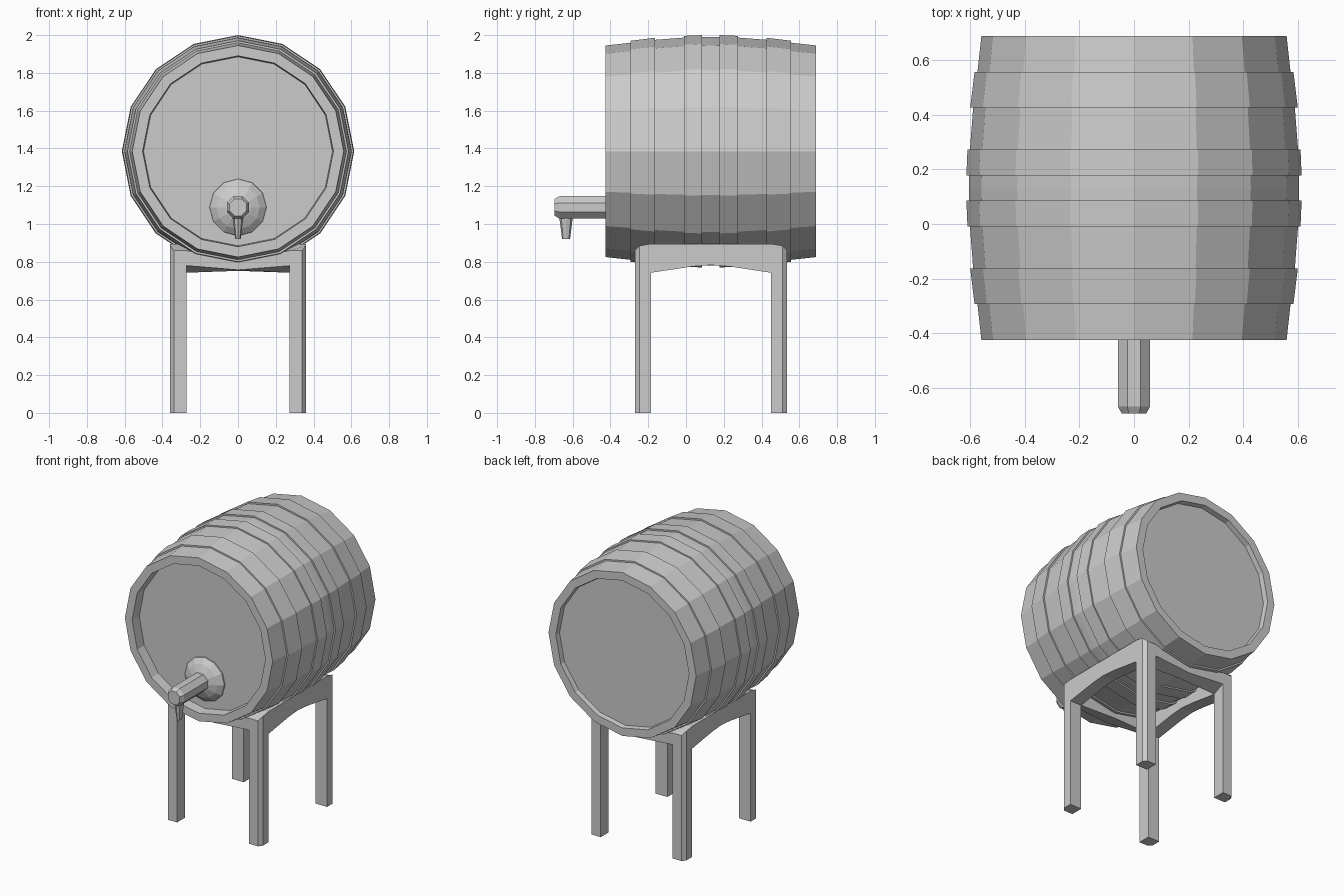
import bpy, bmesh
from math import sin, cos, pi

if "Cube" in bpy.data.objects:
    bpy.data.objects.remove(bpy.data.objects["Cube"])

CY, CZ = 0.132, 1.385      # barrel middle (y) and axis height (z)


def finish(name, bm):
    bmesh.ops.recalc_face_normals(bm, faces=bm.faces[:])
    me = bpy.data.meshes.new(name)
    bm.to_mesh(me)
    bm.free()
    ob = bpy.data.objects.new(name, me)
    bpy.context.collection.objects.link(ob)
    return ob


def lathe(name, profile, n, z, phase=0.0, closed=False):
    """Revolve (radius, y) points around a y axis at height z."""
    bm = bmesh.new()
    rings = [[bm.verts.new((r * cos(2 * pi * (i + phase) / n), y,
                            z + r * sin(2 * pi * (i + phase) / n))) for i in range(n)]
             for r, y in profile]
    pairs = list(zip(rings, rings[1:]))
    if closed:
        pairs.append((rings[-1], rings[0]))
    else:
        bm.faces.new(rings[0])
        bm.faces.new(rings[-1])
    for a, b in pairs:
        for i in range(n):
            j = (i + 1) % n
            bm.faces.new((a[i], a[j], b[j], b[i]))
    return finish(name, bm)


def loft(name, a, b):
    """Join two matching outlines into a solid."""
    bm = bmesh.new()
    va, vb = ([bm.verts.new(p) for p in s] for s in (a, b))
    bm.faces.new(va)
    bm.faces.new(vb)
    for i in range(len(va)):
        j = (i + 1) % len(va)
        bm.faces.new((va[i], va[j], vb[j], vb[i]))
    return finish(name, bm)


# Barrel body with recessed ends
outer = [(0.560, 0.557), (0.574, 0.43), (0.590, 0.297), (0.602, 0.14)]
half = [(r, CY - d) for r, d in outer]
back = [(r, CY + d) for r, d in reversed(outer)]
lathe("barrel_body", [(0.50, -0.355), (0.505, -0.425)] + half + [(0.606, CY)] + back
      + [(0.505, 0.689), (0.50, 0.655)], 16, CZ)

# Hoops, mirrored front and back
hoops = {"outer": [(0.585, 0.425), (0.601, 0.295), (0.58, 0.295), (0.565, 0.425)],
         "inner": [(0.611, 0.142), (0.615, 0.046), (0.595, 0.046), (0.59, 0.142)]}
for kind, prof in hoops.items():
    for side, s in (("front", -1), ("back", 1)):
        lathe(f"{kind}_hoop_{side}", [(r, CY + s * d) for r, d in prof], 16, CZ, closed=True)

# Tap: flange, octagonal pipe, tapered spout
TZ = 1.088
lathe("tap_flange", [(0.152, -0.35), (0.15, -0.362), (0.115, -0.39), (0.07, -0.41),
                     (0.05, -0.415)], 12, TZ)
k = 1 / cos(pi / 8)
lathe("tap_pipe", [(0.045 * k, -0.695), (0.059 * k, -0.67), (0.059 * k, -0.36)], 8, TZ, 0.5)


def octagon(rx, ry, z):
    return [(rx * cos(pi * i / 4), -0.635 + ry * sin(pi * i / 4), z) for i in range(8)]


loft("tap_spout", octagon(0.03, 0.037, 1.045), octagon(0.014, 0.021, 0.92))

# Stand: chamfered legs, and arched rails on all four sides
X0, X1, D0, D1, TOP = 0.272, 0.36, 0.318, 0.403, 0.895
for ny, sy in (("front", -1), ("back", 1)):
    for nx, sx in (("left", -1), ("right", 1)):
        plan = [(X0, D0, TOP), (X1, D0, TOP), (X1, D1 - 0.025, TOP - 0.01),
                (X1 - 0.02, D1, TOP - 0.035), (X0, D1, TOP - 0.035)]
        loft(f"{ny}_{nx}_leg", [(sx * x, CY + sy * d, 0) for x, d, z in plan],
             [(sx * x, CY + sy * d, z) for x, d, z in plan])

    # Cross rail: outer lower edge dips in the middle, inner one rises slightly
    def edge(d, top, end, mid):
        pts = [(-0.28, top), (-0.28, end), (0, mid), (0.28, end), (0.28, top), (0, 0.81)]
        return [(x, CY + sy * d, z) for x, z in pts]
    loft(f"{ny}_rail", edge(D1, 0.86, 0.78, 0.757), edge(D0, TOP, 0.742, 0.752))

for nx, sx in (("left", -1), ("right", 1)):
    arch = [(-D0, TOP), (-D0, 0.742), (-0.1, 0.775), (0, 0.783), (0.1, 0.775),
            (D0, 0.742), (D0, TOP)]
    loft(f"{nx}_rail", [(sx * X1, CY + d, z) for d, z in arch],
         [(sx * X0, CY + d, z) for d, z in arch])
